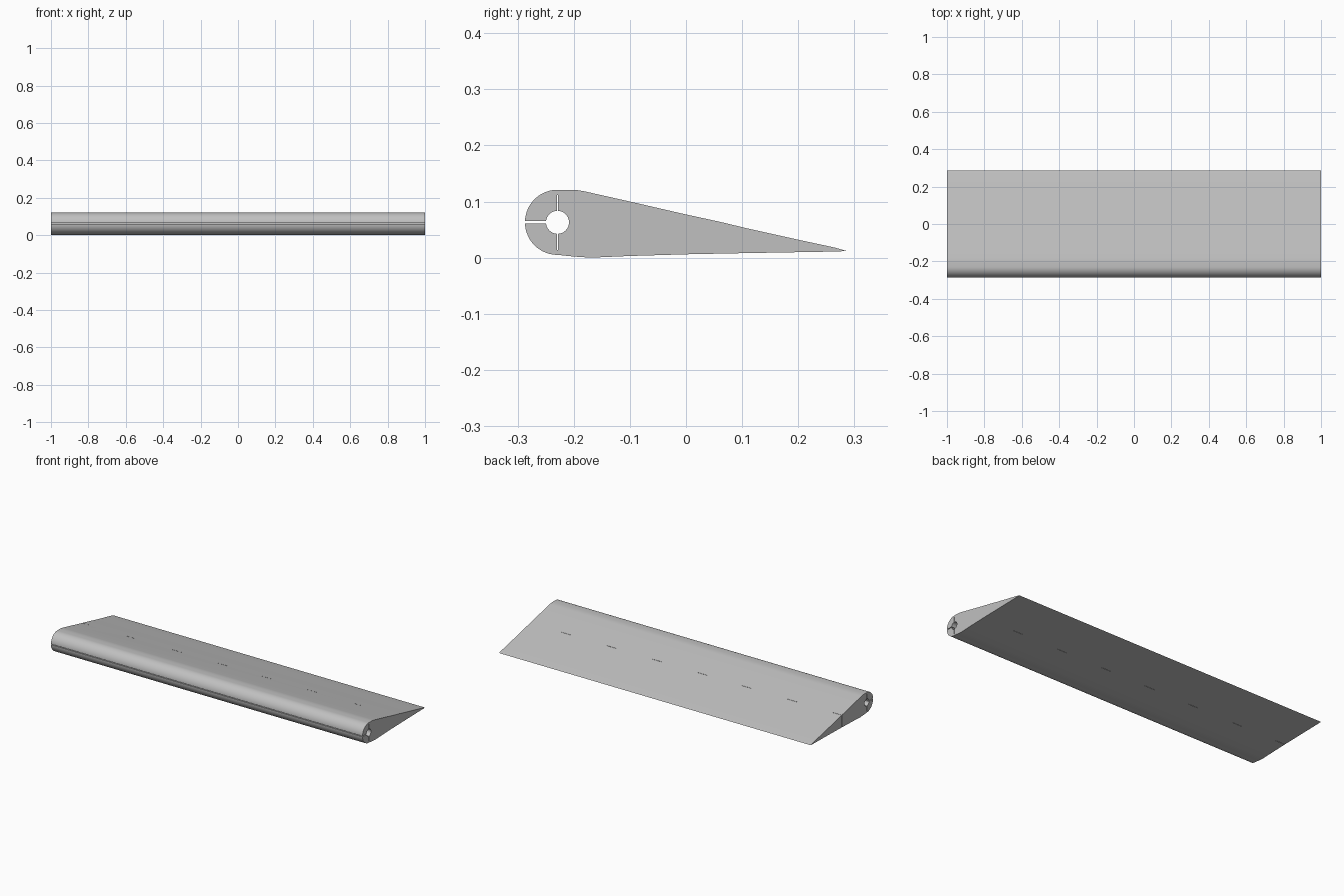
import bpy, bmesh, math

if "Cube" in bpy.data.objects:
    bpy.data.objects.remove(bpy.data.objects["Cube"], do_unlink=True)

grey = bpy.data.materials.new("plain grey")
grey.use_nodes = True
colour = (0.53, 0.53, 0.53, 1)
grey.diffuse_color = colour
grey.node_tree.nodes["Principled BSDF"].inputs["Base Color"].default_value = colour

CY, CZ = -0.229, 0.063       # pivot axis
NOSE, HOLE = 0.058, 0.0205   # nose and bore radii
SLOT, HAIR = 0.002, 0.0006   # half widths of the nose slot and relief cuts


def arc(radius, start, end, steps):
    angles = [math.radians(start + (end - start) * i / steps) for i in range(steps + 1)]
    return [(CY + radius * math.cos(a), CZ + radius * math.sin(a)) for a in angles]


def extrude_profile(name, points, x0, x1):
    bm = bmesh.new()
    face = bm.faces.new([bm.verts.new((x0, y, z)) for y, z in points])
    result = bmesh.ops.extrude_face_region(bm, geom=[face])
    moved = [v for v in result["geom"] if isinstance(v, bmesh.types.BMVert)]
    bmesh.ops.translate(bm, verts=moved, vec=(x1 - x0, 0, 0))
    bmesh.ops.recalc_face_normals(bm, faces=bm.faces[:])
    mesh = bpy.data.meshes.new(name)
    bm.to_mesh(mesh)
    bm.free()
    mesh.materials.append(grey)
    obj = bpy.data.objects.new(name, mesh)
    bpy.context.collection.objects.link(obj)
    return obj


# Outer skin: rounded nose, tapering back, nearly flat underside
lip = math.degrees(math.asin(SLOT / NOSE))
upper = arc(NOSE, 180 - lip, 90, 20)
back = [(-0.21, 0.121), (-0.195, 0.1205), (-0.18, 0.118), (-0.1, 0.1), (0, 0.077),
        (0.06, 0.064), (0.11, 0.052), (0.2, 0.032), (0.265, 0.018), (0.286, 0.012),
        (0.27, 0.011), (0.1, 0.008), (0, 0.006), (-0.1, 0.003), (-0.17, 0), (-0.2, 0.002)]
lower = arc(NOSE, 270, 180 + lip, 20)

# Bore reached through the nose slot, with a hairline cut below and above it
mouth = math.degrees(math.asin(SLOT / HOLE))
gap = math.degrees(math.asin(HAIR / HOLE))
below = [(CY - HAIR, CZ - 0.049), (CY + HAIR, CZ - 0.049)]
above = [(CY + HAIR, CZ + 0.049), (CY - HAIR, CZ + 0.049)]
bore = (arc(HOLE, 180 + mouth, 270 - gap, 10) + below
        + arc(HOLE, 270 + gap, 450 - gap, 20) + above
        + arc(HOLE, 90 + gap, 180 - mouth, 10))

flap = extrude_profile("flap_body", upper + back + lower + bore, -1, 1)

# Row of seven fine slits through the middle of the flap
for i in range(7):
    x = -0.97 + 0.29 * i
    slit = [(-0.0008, -0.05), (0.0008, -0.05), (0.0008, 0.2), (-0.0008, 0.2)]
    cutter = extrude_profile("slit_cutter", slit, x - 0.035, x + 0.03)
    cutter.hide_render = True
    cutter.hide_viewport = True
    cut = flap.modifiers.new("slit", "BOOLEAN")
    cut.operation = "DIFFERENCE"
    cut.solver = "EXACT"
    cut.object = cutter

bpy.context.view_layer.objects.active = flap
flap.select_set(True)
bpy.ops.object.shade_smooth_by_angle(angle=math.radians(30))
